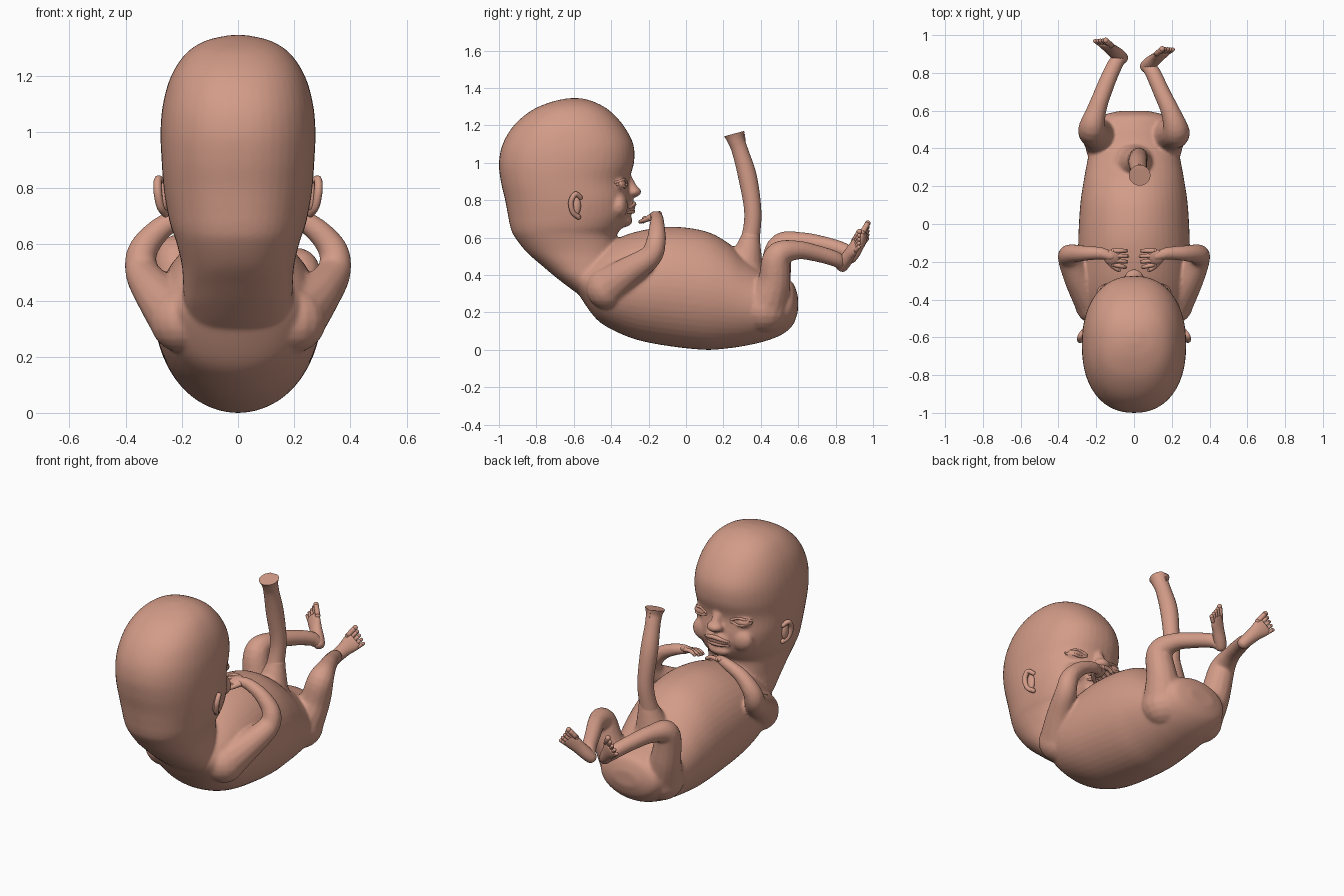
import bpy, bmesh, math
from mathutils import Vector, Matrix

if "Cube" in bpy.data.objects:
    bpy.data.objects.remove(bpy.data.objects["Cube"])

skin = bpy.data.materials.new("salmon_skin")
skin.diffuse_color = (0.65, 0.33, 0.245, 1)
skin.use_nodes = True
skin.node_tree.nodes["Principled BSDF"].inputs["Base Color"].default_value = skin.diffuse_color


def spline(rows, steps=6):
    """Catmull-Rom through rows of numbers."""
    out = []
    for i in range(len(rows) - 1):
        p = [rows[max(0, min(len(rows) - 1, i + k))] for k in (-1, 0, 1, 2)]
        for s in range(steps):
            t = s / steps
            out.append([0.5 * (2 * b + (c - a) * t + (2 * a - 5 * b + 4 * c - d) * t * t
                               + (3 * b - a - 3 * c + d) * t ** 3) for a, b, c, d in zip(*p)])
    return out + [list(rows[-1])]


def loft(bm, rings):
    """Skin closed rings of points and cap both ends."""
    vs = [[bm.verts.new(p) for p in r] for r in rings]
    n = len(vs[0])
    for a, b in zip(vs, vs[1:]):
        for i in range(n):
            bm.faces.new((a[i], a[(i + 1) % n], b[(i + 1) % n], b[i]))
    bm.faces.new(vs[0][::-1])
    bm.faces.new(vs[-1])


def slices(bm, rows, axis, n=48, e=2.0):
    """Rows of (position, low, high, half width) stacked along y or z."""
    rings = []
    for pos, lo, hi, hw in spline(rows):
        ring = []
        for i in range(n):
            c, s = math.cos(2 * math.pi * i / n), math.sin(2 * math.pi * i / n)
            c = math.copysign(abs(c) ** (2 / e), c)
            s = math.copysign(abs(s) ** (2 / e), s)
            q = (lo + hi) / 2 + (hi - lo) / 2 * s
            ring.append((hw * c, q, pos) if axis == "z" else (hw * c, pos, q))
        rings.append(ring)
    loft(bm, rings)


def blob(bm, c, size, rot=None):
    m = Matrix.Translation(c) @ (rot or Matrix()) @ Matrix.Diagonal((*size, 1))
    bmesh.ops.create_uvsphere(bm, u_segments=16, v_segments=10, radius=1, matrix=m)


def tube(bm, pts, n=14, ends=True, steps=6):
    """Round tube through (x, y, z, radius) points."""
    rows = spline(pts, steps)
    P = [Vector(r[:3]) for r in rows]
    u, rings = Vector((0.31, 0.52, 0.79)), []
    for i, p in enumerate(P):
        t = (P[min(i + 1, len(P) - 1)] - P[max(i - 1, 0)]).normalized()
        u = (u - t * u.dot(t)).normalized()
        v = t.cross(u)
        rings.append([p + rows[i][3] * (u * math.cos(a) + v * math.sin(a))
                      for a in (2 * math.pi * k / n for k in range(n))])
    loft(bm, rings)
    if ends:
        for k in (0, -1):
            blob(bm, P[k], [rows[k][3]] * 3)


def finish(bm, name):
    bmesh.ops.recalc_face_normals(bm, faces=bm.faces)
    me = bpy.data.meshes.new(name)
    bm.to_mesh(me)
    bm.free()
    ob = bpy.data.objects.new(name, me)
    bpy.context.collection.objects.link(ob)
    me.materials.append(skin)
    me.polygons.foreach_set("use_smooth", [True] * len(me.polygons))
    return ob


# ---- body: head, torso and limbs fused into one skin
bm = bmesh.new()
slices(bm, [(0.27, -0.50, -0.40, 0.10), (0.295, -0.57, -0.38, 0.16), (0.375, -0.68, -0.36, 0.19),
            (0.45, -0.77, -0.36, 0.195), (0.525, -0.855, -0.36, 0.20), (0.61, -0.92, -0.37, 0.22),
            (0.66, -0.94, -0.335, 0.238), (0.72, -0.952, -0.305, 0.252), (0.80, -0.967, -0.295, 0.265),
            (0.90, -0.99, -0.305, 0.272), (1.0, -1.0, -0.278, 0.276), (1.1, -0.98, -0.282, 0.267),
            (1.2, -0.92, -0.335, 0.238), (1.28, -0.825, -0.41, 0.185), (1.325, -0.72, -0.49, 0.115),
            (1.345, -0.63, -0.56, 0.03)], "z", e=2.25)
slices(bm, [(-0.60, 0.35, 0.42, 0.08), (-0.57, 0.29, 0.46, 0.18), (-0.48, 0.165, 0.53, 0.245),
            (-0.38, 0.10, 0.59, 0.28), (-0.25, 0.05, 0.635, 0.295), (-0.08, 0.018, 0.658, 0.295),
            (0.1, 0.0, 0.635, 0.285), (0.22, 0.007, 0.575, 0.268), (0.32, 0.022, 0.49, 0.25),
            (0.42, 0.045, 0.42, 0.23), (0.51, 0.08, 0.39, 0.21), (0.57, 0.13, 0.36, 0.175),
            (0.598, 0.20, 0.29, 0.08)], "y")
for s in (1, -1):
    # arm
    tube(bm, [(s * 0.20, -0.42, 0.33, 0.115), (s * 0.285, -0.30, 0.42, 0.082),
              (s * 0.34, -0.19, 0.50, 0.062), (s * 0.338, -0.16, 0.58, 0.053),
              (s * 0.27, -0.155, 0.66, 0.042), (s * 0.18, -0.155, 0.705, 0.034),
              (s * 0.12, -0.17, 0.715, 0.027)])
    # leg, the left one held a little higher
    dy, dz = (0, 0) if s > 0 else (0.045, 0.045)
    tube(bm, [(s * 0.13, 0.42, 0.22, 0.13), (s * 0.19, 0.47, 0.36, 0.09),
              (s * 0.222, 0.49 + dy * .3, 0.50 + dz, 0.074), (s * 0.195, 0.59 + dy * .5, 0.533 + dz, 0.052),
              (s * 0.145, 0.70 + dy, 0.515 + dz, 0.045), (s * 0.10, 0.80 + dy, 0.485 + dz, 0.042),
              (s * 0.075, 0.83 + dy, 0.46 + dz, 0.036)])
    # eyelid swelling and cheek
    blob(bm, (s * 0.135, -0.358, 0.885), (0.055, 0.04, 0.032))
    blob(bm, (s * 0.12, -0.36, 0.77), (0.08, 0.05, 0.07))
# nose, muzzle and chin
blob(bm, (0, -0.282, 0.845), (0.05, 0.044, 0.03))
tube(bm, [(0, -0.325, 0.93, 0.03), (0, -0.285, 0.86, 0.028)])
blob(bm, (0, -0.325, 0.765), (0.09, 0.055, 0.05))
blob(bm, (0, -0.335, 0.69), (0.08, 0.05, 0.035))
# swelling where the cord leaves the belly
tube(bm, [(0.0, 0.30, 0.40, 0.125), (0.01, 0.325, 0.50, 0.085), (0.02, 0.345, 0.60, 0.052)])
body = finish(bm, "body")
m = body.modifiers.new("fuse", "REMESH")
m.mode, m.voxel_size, m.use_smooth_shade = "VOXEL", 0.009, True
m = body.modifiers.new("soften", "SMOOTH")
m.factor, m.iterations = 0.5, 8
dg = bpy.context.evaluated_depsgraph_get()
body.data = bpy.data.meshes.new_from_object(body.evaluated_get(dg))
body.modifiers.clear()
body.data.name = "body"
if not body.data.materials:
    body.data.materials.append(skin)
bpy.context.view_layer.update()


def on_face(x, z, lift, r):
    """Point on the face at x, z for a surface tube."""
    hit, loc, _, _ = body.ray_cast((x, -0.1, z), (0, -1, 0))
    return (x, (loc.y if hit else -0.3) + lift, z, r)


# ---- eyelids and lips laid over the face
bm = bmesh.new()
for s in (1, -1):
    for bow, zc, r in ((-0.014, 0.884, 0.008), (0.016, 0.894, 0.008)):
        tube(bm, [on_face(s * (0.135 + 0.05 * k), zc + bow * (1 - k * k), -0.002, r)
                  for k in (-1, -0.5, 0, 0.5, 1)], n=8)
for bow, zc, r in ((0.008, 0.772, 0.013), (-0.004, 0.744, 0.012)):
    tube(bm, [on_face(0.075 * k, zc + bow * (1 - k * k) - 0.01 * k * k, -0.003, r * (1 - 0.4 * k * k))
              for k in (-1, -0.5, 0, 0.5, 1)], n=8)
finish(bm, "eyelids_and_lips")

for s, side in ((1, "right"), (-1, "left")):
    # ear
    bm = bmesh.new()
    tube(bm, [(s * 0.265, -0.565, 0.815, 0.013), (s * 0.284, -0.592, 0.832, 0.014),
              (s * 0.286, -0.615, 0.79, 0.015), (s * 0.276, -0.605, 0.735, 0.014),
              (s * 0.258, -0.575, 0.71, 0.014)], n=10)
    blob(bm, (s * 0.262, -0.59, 0.77), (0.018, 0.028, 0.055))
    finish(bm, side + "_ear")

    # hand
    bm = bmesh.new()
    blob(bm, (s * 0.115, -0.177, 0.714), (0.045, 0.046, 0.019), Matrix.Rotation(0.4, 4, "X"))
    for i in range(4):
        y, z = -0.142 - 0.024 * i, 0.727 - 0.009 * i
        tip = 0.035 + 0.006 * abs(i - 1)
        tube(bm, [(s * 0.11, y, z, 0.013), (s * 0.07, y - 0.003 * i, z + 0.002, 0.012),
                  (s * tip, y - 0.005 * i, z - 0.014, 0.010)], n=8, steps=3)
    tube(bm, [(s * 0.14, -0.19, 0.705, 0.015), (s * 0.11, -0.225, 0.692, 0.013),
              (s * 0.08, -0.245, 0.685, 0.010)], n=8, steps=3)
    finish(bm, side + "_hand")

    # foot: length, spread and thickness directions
    bm = bmesh.new()
    o = Vector((0.065, 0.835, 0.45))
    a = Vector((0.56, 0.45, 0.70)).normalized()
    w = Vector((0.75, 0.1, -0.65))
    w = (w - a * w.dot(a)).normalized()
    rings = []
    for d, hw, th in spline([(-0.03, 0.012, 0.012), (-0.015, 0.03, 0.03), (0.03, 0.037, 0.036),
                             (0.09, 0.042, 0.03), (0.14, 0.052, 0.022), (0.17, 0.048, 0.014)], 4):
        rings.append([o + a * d + w * hw * math.cos(t) + a.cross(w) * th * math.sin(t)
                      for t in (2 * math.pi * k / 20 for k in range(20))])
    loft(bm, rings)
    for i in range(5):
        r = 0.015 if i == 0 else 0.011
        p, q = (o + a * d + w * f * (i - 2) for d, f in ((0.15, 0.021), (0.215 - 0.007 * i, 0.024)))
        tube(bm, [(*p, r), (*q, r)], n=8, steps=3)
    if s < 0:
        for v in bm.verts:
            v.co = Vector((-v.co.x, v.co.y + 0.045, v.co.z + 0.045))
    finish(bm, side + "_foot")

# ---- umbilical cord with a hollow cut end
bm = bmesh.new()
tube(bm, [(0.0, 0.31, 0.46, 0.07), (0.015, 0.345, 0.60, 0.05), (0.025, 0.357, 0.74, 0.046),
          (0.02, 0.33, 0.92, 0.05), (0.025, 0.29, 1.06, 0.044), (0.03, 0.268, 1.12, 0.046),
          (0.03, 0.258, 1.155, 0.057)], n=24, ends=False)
# flatten the end level, pull a lip towards the head, then sink the middle
end = max(bm.faces, key=lambda f: f.calc_center_median().z)
for v in end.verts:
    v.co.z = 1.165
    if v.co.y < 0.225:
        v.co.y -= 0.02
for depth, thick in ((0, 0.010), (-0.05, 0.008)):
    bmesh.ops.inset_region(bm, faces=[end], thickness=thick)
    for v in end.verts:
        v.co.z += depth
cord = finish(bm, "umbilical_cord")
bpy.ops.object.select_all(action="DESELECT")
cord.select_set(True)
bpy.context.view_layer.objects.active = cord
bpy.ops.object.shade_smooth_by_angle(angle=math.radians(45))
